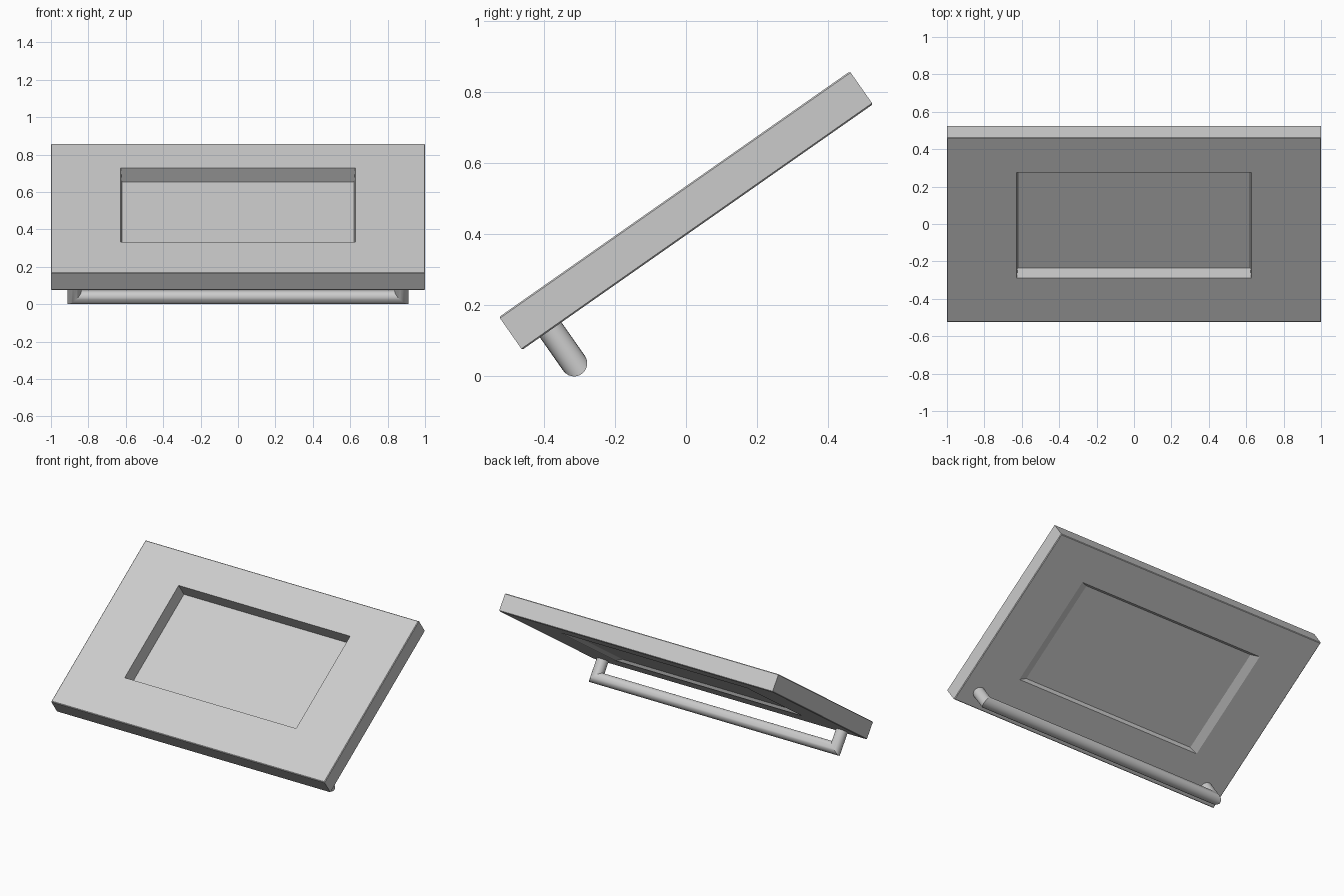
import bpy, bmesh
from math import cos, sin, pi, radians

if "Cube" in bpy.data.objects:
    bpy.data.objects.remove(bpy.data.objects["Cube"])

TILT, HEIGHT = radians(35), 0.466


def make_object(name, rings, smooth=False):
    """Bridge a list of closed rings, cap both ends, tilt into place."""
    bm = bmesh.new()
    loops = [[bm.verts.new(p) for p in ring] for ring in rings]
    for a, b in zip(loops, loops[1:]):
        for i in range(len(a)):
            j = (i + 1) % len(a)
            bm.faces.new((a[i], a[j], b[j], b[i]))
    bm.faces.new(loops[0])
    bm.faces.new(loops[-1])
    bmesh.ops.recalc_face_normals(bm, faces=bm.faces)
    mesh = bpy.data.meshes.new(name)
    bm.to_mesh(mesh)
    bm.free()
    ob = bpy.data.objects.new(name, mesh)
    bpy.context.collection.objects.link(ob)
    ob.rotation_euler.x = TILT
    ob.location.z = HEIGHT
    if smooth:
        bpy.context.view_layer.objects.active = ob
        ob.select_set(True)
        bpy.ops.object.shade_smooth_by_angle(angle=radians(30))
        ob.select_set(False)
    return ob


def rect(hx, y0, y1, z):
    return [(-hx, y0, z), (hx, y0, z), (hx, y1, z), (-hx, y1, z)]


# Tilted panel: shallow sloped recess below, deep pocket on top
L, T, C = 0.602, 0.0565, 0.004
make_object("panel", [
    rect(0.632, -0.315, 0.360, -T + 0.018),
    rect(0.683, -0.331, 0.376, -T),
    rect(1 - C, -L + C, L - C, -T),
    rect(1, -L, L, -T + C),
    rect(1, -L, L, T - C),
    rect(1 - C, -L + C, L - C, T),
    rect(0.627, -0.312, 0.376, T),
    rect(0.621, -0.308, 0.371, T - 0.088),
])

# Mitred tube foot under the low edge: leg, bar, leg
R, X, Y, Z, N = 0.037, 0.875, -0.504, -0.171, 24


def tube_ring(side, top):
    ring = []
    for i in range(N):
        c, s = R * cos(2 * pi * i / N), R * sin(2 * pi * i / N)
        ring.append((side * (X + c), Y + s, -T + 0.005 if top else Z - c))
    return ring


make_object("foot_bar", [tube_ring(-1, True), tube_ring(-1, False),
                         tube_ring(1, False), tube_ring(1, True)], smooth=True)
